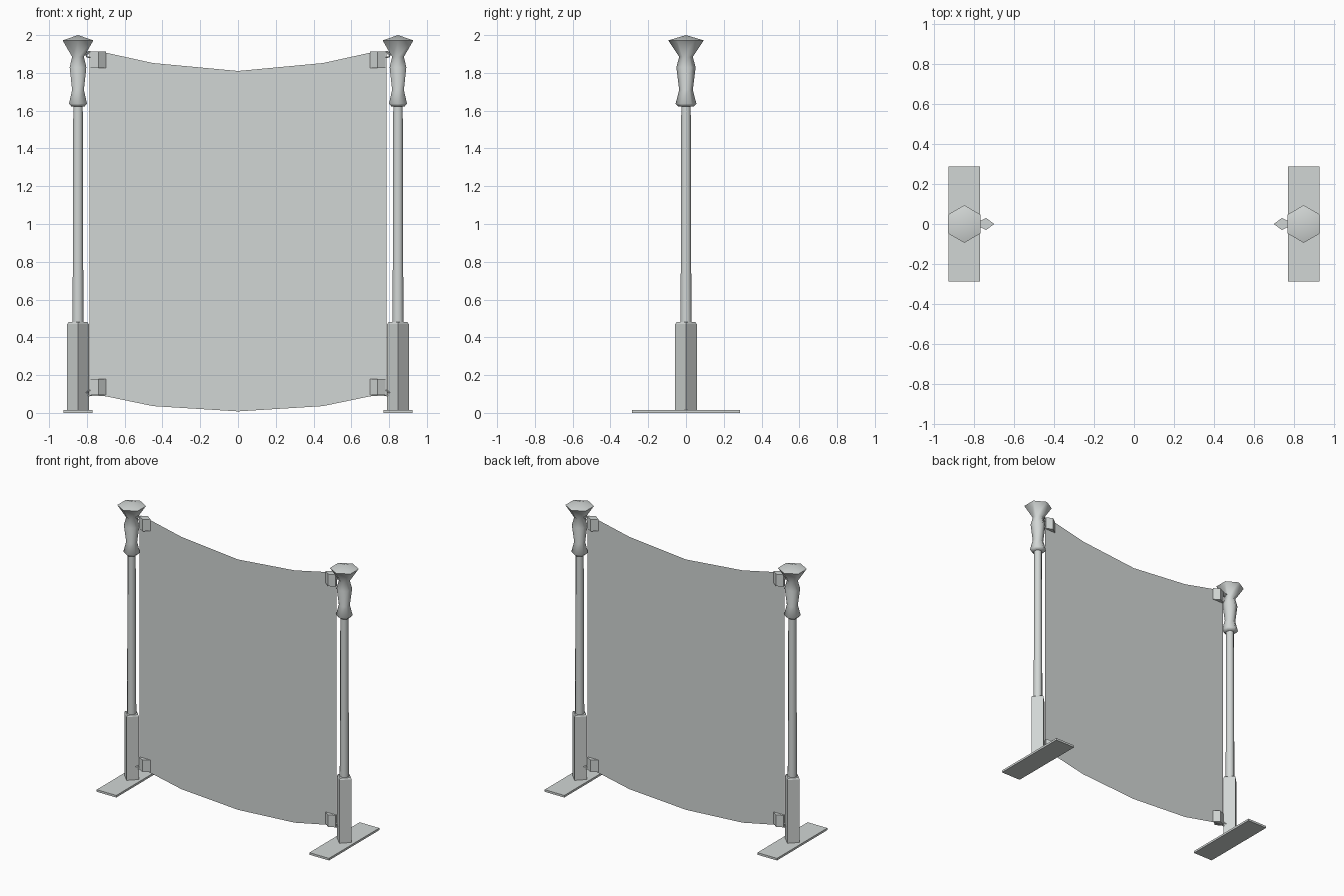
import bpy, bmesh, math
from mathutils import Vector

if "Cube" in bpy.data.objects:
    bpy.data.objects.remove(bpy.data.objects["Cube"], do_unlink=True)

POST_X = 0.847

grey = bpy.data.materials.new("pale grey")
grey.use_nodes = True
grey.diffuse_color = (0.64, 0.67, 0.66, 1)
grey.node_tree.nodes["Principled BSDF"].inputs["Base Color"].default_value = grey.diffuse_color


def finish(name, bm, smooth=None):
    bmesh.ops.recalc_face_normals(bm, faces=bm.faces)
    mesh = bpy.data.meshes.new(name)
    bm.to_mesh(mesh)
    bm.free()
    mesh.materials.append(grey)
    obj = bpy.data.objects.new(name, mesh)
    bpy.context.collection.objects.link(obj)
    if smooth:
        bpy.ops.object.select_all(action='DESELECT')
        obj.select_set(True)
        bpy.context.view_layer.objects.active = obj
        bpy.ops.object.shade_smooth_by_angle(angle=math.radians(smooth))
    return obj


def lathe(name, profile, sides, x, turn=0.0, smooth=None):
    """Stack of regular polygons given as (radius, z), closed at both ends."""
    bm = bmesh.new()
    rings = []
    for r, z in profile:
        angles = [turn + math.tau * i / sides for i in range(sides)]
        rings.append([bm.verts.new((x + r * math.cos(a), r * math.sin(a), z)) for a in angles])
    for a, b in zip(rings, rings[1:]):
        for i in range(sides):
            j = (i + 1) % sides
            bm.faces.new((a[i], a[j], b[j], b[i]))
    bm.faces.new(rings[0])
    bm.faces.new(rings[-1])
    bmesh.ops.remove_doubles(bm, verts=bm.verts, dist=0.0001)
    return finish(name, bm, smooth)


def base_plate(name, x):
    bm = bmesh.new()
    bmesh.ops.create_cube(bm, size=1)
    bmesh.ops.scale(bm, vec=(0.156, 0.572, 0.015), verts=bm.verts)
    bmesh.ops.translate(bm, vec=(x, 0, 0.0075), verts=bm.verts)
    finish(name, bm)


def clip(name, side, z):
    """Wedge gripping a cloth corner, pointed towards the cloth."""
    bm = bmesh.new()
    outline = [(0.698, 0), (0.738, 0.03), (0.782, 0.008), (0.782, -0.008), (0.738, -0.03)]
    low = [bm.verts.new((side * x, y, z - 0.043)) for x, y in outline]
    face = bm.faces.new(low)
    top = bmesh.ops.extrude_face_region(bm, geom=[face])
    moved = [v for v in top["geom"] if isinstance(v, bmesh.types.BMVert)]
    bmesh.ops.translate(bm, vec=(0, 0, 0.086), verts=moved)
    finish(name, bm, 60)


def ring(name, centre, major, minor, upright):
    """Small link between post and clip."""
    bm = bmesh.new()
    n, m = 8, 5
    loops = []
    for i in range(n):
        a = math.tau * i / n
        loop = []
        for j in range(m):
            b = math.tau * j / m
            r = major + minor * math.cos(b)
            u, v, w = r * math.cos(a), r * math.sin(a), minor * math.sin(b)
            loop.append(bm.verts.new(Vector(centre) + Vector((u, w, v) if upright else (u, v, w))))
        loops.append(loop)
    for i in range(n):
        p, q = loops[i], loops[(i + 1) % n]
        for j in range(m):
            k = (j + 1) % m
            bm.faces.new((p[j], p[k], q[k], q[j]))
    finish(name, bm, 60)


# Posts, one per side
PEDESTAL = [(0.057, 0.012), (0.057, 0.47), (0.05, 0.48)]
SHAFT = [(0.031, 0.47), (0.027, 1.64)]
FINIAL = [(0.04, 1.622), (0.055, 1.637), (0.036, 1.71), (0.051, 1.83),
          (0.036, 1.885), (0.094, 1.972), (0.0, 2.0)]
for side, word in ((1, "left"), (-1, "right")):
    x = side * POST_X
    base_plate(word + "_base_plate", x)
    lathe(word + "_pedestal", PEDESTAL, 4, x)
    lathe(word + "_shaft", SHAFT, 8, x, math.pi / 8, 65)
    lathe(word + "_finial", FINIAL, 6, x, math.pi / 2, 65)
    # Clips and links at the cloth corners
    for z, ring_z, level in ((1.87, 1.897, "top"), (0.137, 0.105, "bottom")):
        clip(f"{word}_{level}_clip", side, z)
        ring(f"{word}_{level}_link", (side * 0.79, 0, ring_z), 0.014, 0.005, True)
        ring(f"{word}_{level}_hook", (side * 0.805, 0, ring_z + 0.004), 0.012, 0.004, False)

# Hanging cloth with sagging top and bottom edges
EDGE = [(0.785, 1.915, 0.09), (0.7, 1.907, 0.088), (0.45, 1.852, 0.036), (0, 1.81, 0.008)]
columns = EDGE + [(-x, t, b) for x, t, b in reversed(EDGE[:-1])]
bm = bmesh.new()
pairs = [(bm.verts.new((x, 0, t)), bm.verts.new((x, 0, b))) for x, t, b in columns]
for (a, b), (c, d) in zip(pairs, pairs[1:]):
    bm.faces.new((a, b, d, c))
finish("cloth", bm)
